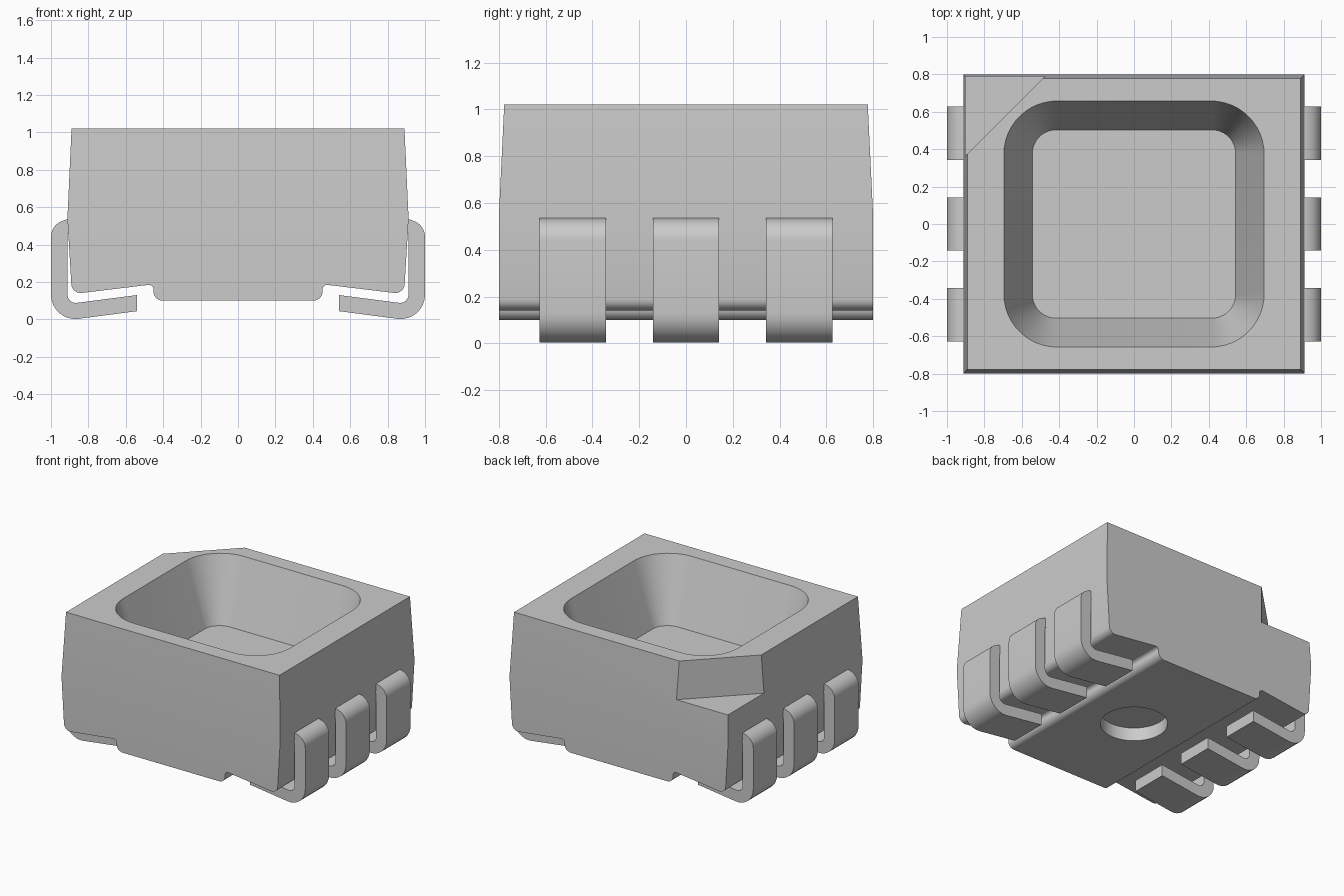
import bpy, bmesh, math
from mathutils import Vector

if "Cube" in bpy.data.objects:
    bpy.data.objects.remove(bpy.data.objects["Cube"], do_unlink=True)

# single grey finish
grey = bpy.data.materials.new("light grey")
grey.use_nodes = True
GREY = (0.6, 0.6, 0.6, 1)
grey.diffuse_color = GREY
grey.node_tree.nodes["Principled BSDF"].inputs["Base Color"].default_value = GREY


def make_object(name, bm):
    bmesh.ops.recalc_face_normals(bm, faces=bm.faces)
    mesh = bpy.data.meshes.new(name)
    bm.to_mesh(mesh)
    bm.free()
    mesh.materials.append(grey)
    obj = bpy.data.objects.new(name, mesh)
    bpy.context.collection.objects.link(obj)
    return obj


def loft(rings):
    """Closed solid through rings of 3D points, capped at both ends."""
    bm = bmesh.new()
    loops = [[bm.verts.new(p) for p in ring] for ring in rings]
    n = len(loops[0])
    for a, b in zip(loops, loops[1:]):
        for i in range(n):
            j = (i + 1) % n
            bm.faces.new((a[i], a[j], b[j], b[i]))
    bm.faces.new(loops[0])
    bm.faces.new(loops[-1])
    return bm


def rounded(points, steps=8):
    """Polygon from (u, v, radius) corners, each rounded by a tangent arc."""
    out = []
    for i, (u, v, r) in enumerate(points):
        p = Vector((u, v))
        if r == 0:
            out.append(p)
            continue
        a = (Vector(points[i - 1][:2]) - p).normalized()
        b = (Vector(points[(i + 1) % len(points)][:2]) - p).normalized()
        half = a.angle(b) / 2
        centre = p + (a + b).normalized() * (r / math.sin(half))
        start = p + a * (r / math.tan(half)) - centre
        end = p + b * (r / math.tan(half)) - centre
        sweep = start.angle_signed(end)
        for k in range(steps + 1):
            t = -sweep * k / steps
            c, s = math.cos(t), math.sin(t)
            out.append(centre + Vector((start.x * c - start.y * s,
                                        start.x * s + start.y * c)))
    return out


def extrude_y(profile, y0, y1):
    return loft([[(p.x, y, p.y) for p in profile] for y in (y0, y1)])


def rounded_rect(hx, hy, r, z):
    corners = [(hx, -hy, r), (hx, hy, r), (-hx, hy, r), (-hx, -hy, r)]
    return [(p.x, p.y, z) for p in rounded(corners, 12)]


def cut(target, cutter):
    cutter.hide_render = True
    mod = target.modifiers.new("cut", "BOOLEAN")
    mod.operation = "DIFFERENCE"
    mod.solver = "EXACT"
    mod.object = cutter
    bpy.context.view_layer.objects.active = target
    bpy.ops.object.modifier_apply(modifier=mod.name)
    bpy.data.objects.remove(cutter, do_unlink=True)


def shade(obj):
    bpy.ops.object.select_all(action="DESELECT")
    obj.select_set(True)
    bpy.context.view_layer.objects.active = obj
    bpy.ops.object.shade_smooth_by_angle(angle=math.radians(32))


# housing: stepped lower half extruded along y, tapered upper half on top
WAIST, TOP = 0.54, 1.02
right_side = [(0.425 + 0.03, 0.1, 0.05), (0.45, 0.188, 0.025),
              (0.888, 0.135, 0.05), (0.912, WAIST, 0)]
left_side = [(-x, z, r) for x, z, r in reversed(right_side)]
bm = extrude_y(rounded(right_side + left_side), -0.8, 0.8)
bm.normal_update()
waist_face = max(bm.faces, key=lambda f: f.calc_center_median().z)
top = bmesh.ops.extrude_face_region(bm, geom=[waist_face])["geom"]
bmesh.ops.delete(bm, geom=[waist_face], context="FACES_ONLY")
for v in (g for g in top if isinstance(g, bmesh.types.BMVert)):
    v.co = (math.copysign(0.89, v.co.x), math.copysign(0.777, v.co.y), TOP)
housing = make_object("housing", bm)

# reflector cup, widening a little past the rim so the cut is clean
DEPTH = 0.475
over = 0.1 / DEPTH
bm = loft([rounded_rect(0.543, 0.503, 0.125, TOP - DEPTH),
           rounded_rect(0.696 + 0.153 * over, 0.658 + 0.155 * over,
                        0.285 + 0.16 * over, TOP + 0.1)])
cut(housing, make_object("cup_cutter", bm))

# stepped corner marker at the back right
tri = [(-1.2, 0.065), (-0.2, 1.065), (-1.2, 1.065)]
bm = loft([[(x, y, z) for x, y in tri] for z in (0.73, 1.2)])
cut(housing, make_object("corner_cutter", bm))

# round recess underneath
ring = [(0.23 * math.cos(a * math.tau / 48), 0.23 * math.sin(a * math.tau / 48))
        for a in range(48)]
bm = loft([[(x, y, z) for x, y in ring] for z in (-0.1, 0.2)])
cut(housing, make_object("recess_cutter", bm))
shade(housing)

# six bent leads, three on each side
lead = [(0.895, 0.535, 0), (0.915, 0.535, 0), (1.0, 0.505, 0.09),
        (1.0, -0.016, 0.13), (0.54, 0.044, 0), (0.54, 0.13, 0),
        (0.912, 0.082, 0.045), (0.912, 0.46, 0), (0.895, 0.46, 0)]
for side, sign in (("left", 1), ("right", -1)):
    for place, y in (("front", -0.485), ("middle", 0), ("back", 0.485)):
        profile = [Vector((sign * p.x, p.y)) for p in rounded(lead)]
        shade(make_object(f"{side}_{place}_lead",
                          extrude_y(profile, y - 0.142, y + 0.142)))
